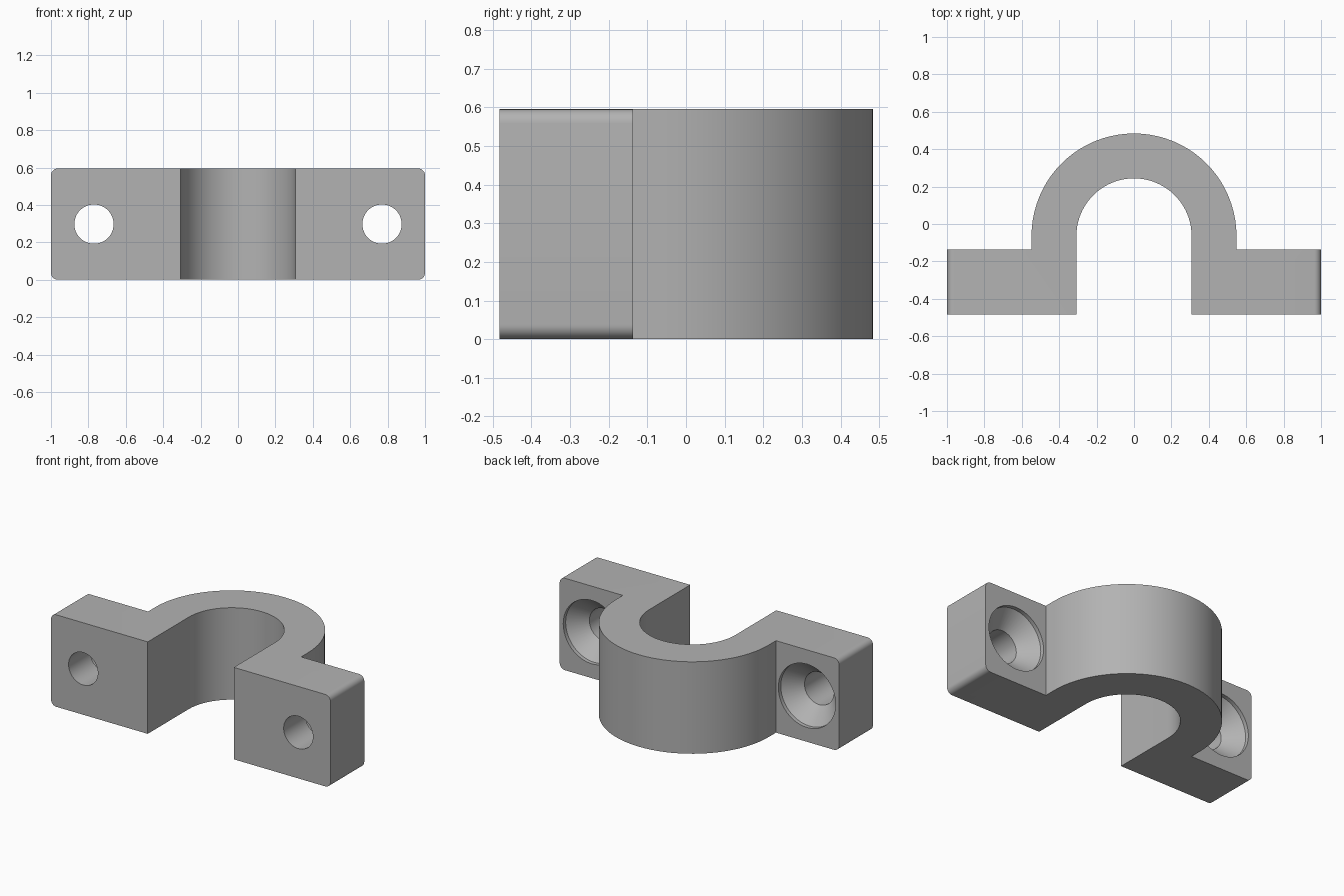
import bpy, bmesh, math

if "Cube" in bpy.data.objects:
    bpy.data.objects.remove(bpy.data.objects["Cube"])

H = 0.595            # clamp height
Y0, Y1 = -0.483, -0.137   # flange front and back
CY = -0.064          # arch centre
R_OUT, R_IN = 0.548, 0.308
HOLE_X = 0.77

grey = bpy.data.materials.new("grey")
grey.diffuse_color = (0.45, 0.45, 0.45, 1)
grey.use_nodes = True
grey.node_tree.nodes["Principled BSDF"].inputs["Base Color"].default_value = grey.diffuse_color


def make_object(name, bm):
    bmesh.ops.recalc_face_normals(bm, faces=bm.faces)
    mesh = bpy.data.meshes.new(name)
    bm.to_mesh(mesh)
    bm.free()
    mesh.materials.append(grey)
    obj = bpy.data.objects.new(name, mesh)
    bpy.context.collection.objects.link(obj)
    return obj


def arc(r, steps=40):
    return [(r * math.cos(math.pi * i / steps), CY + r * math.sin(math.pi * i / steps))
            for i in range(steps + 1)]


# Clamp body: omega-shaped profile extruded upwards
outline = [(1, Y0), (1, Y1), (R_OUT, Y1)] + arc(R_OUT) + [(-R_OUT, Y1), (-1, Y1), (-1, Y0)]
outline += [(-R_IN, Y0)] + arc(R_IN)[::-1] + [(R_IN, Y0)]
bm = bmesh.new()
base = bm.faces.new([bm.verts.new((x, y, 0)) for x, y in outline])
ext = bmesh.ops.extrude_face_region(bm, geom=[base])
bmesh.ops.translate(bm, vec=(0, 0, H),
                    verts=[v for v in ext["geom"] if isinstance(v, bmesh.types.BMVert)])
# Rounded outer edges of the flanges
ends = [e for e in bm.edges
        if all(abs(abs(v.co.x) - 1) < 1e-4 for v in e.verts)
        and abs(e.verts[0].co.z - e.verts[1].co.z) < 1e-4]
bmesh.ops.bevel(bm, geom=ends, offset=0.037, segments=8, profile=0.5, affect='EDGES')
clamp = make_object("clamp_body", bm)

# Countersunk screw holes: lathed cutters (radius, y)
profile = [(0.105, Y0 - 0.1), (0.105, Y1 - 0.125), (0.205, Y1 - 0.025), (0.205, Y1 + 0.05)]
N = 48
for side in (-1, 1):
    bm = bmesh.new()
    rings = [[bm.verts.new((side * HOLE_X + r * math.cos(2 * math.pi * i / N), y,
                            H / 2 + r * math.sin(2 * math.pi * i / N))) for i in range(N)]
             for r, y in profile]
    for a, b in zip(rings, rings[1:]):
        for i in range(N):
            j = (i + 1) % N
            bm.faces.new((a[i], a[j], b[j], b[i]))
    bm.faces.new(rings[0])
    bm.faces.new(rings[-1])
    cutter = make_object("screw_hole_cutter", bm)
    mod = clamp.modifiers.new("screw_hole", 'BOOLEAN')
    mod.operation = 'DIFFERENCE'
    mod.solver = 'EXACT'
    mod.object = cutter
    bpy.context.view_layer.objects.active = clamp
    bpy.ops.object.modifier_apply(modifier=mod.name)
    bpy.data.objects.remove(cutter)

# Smooth curved walls, keep edges sharp
bpy.ops.object.select_all(action='DESELECT')
clamp.select_set(True)
bpy.context.view_layer.objects.active = clamp
bpy.ops.object.shade_smooth_by_angle(angle=math.radians(30))
